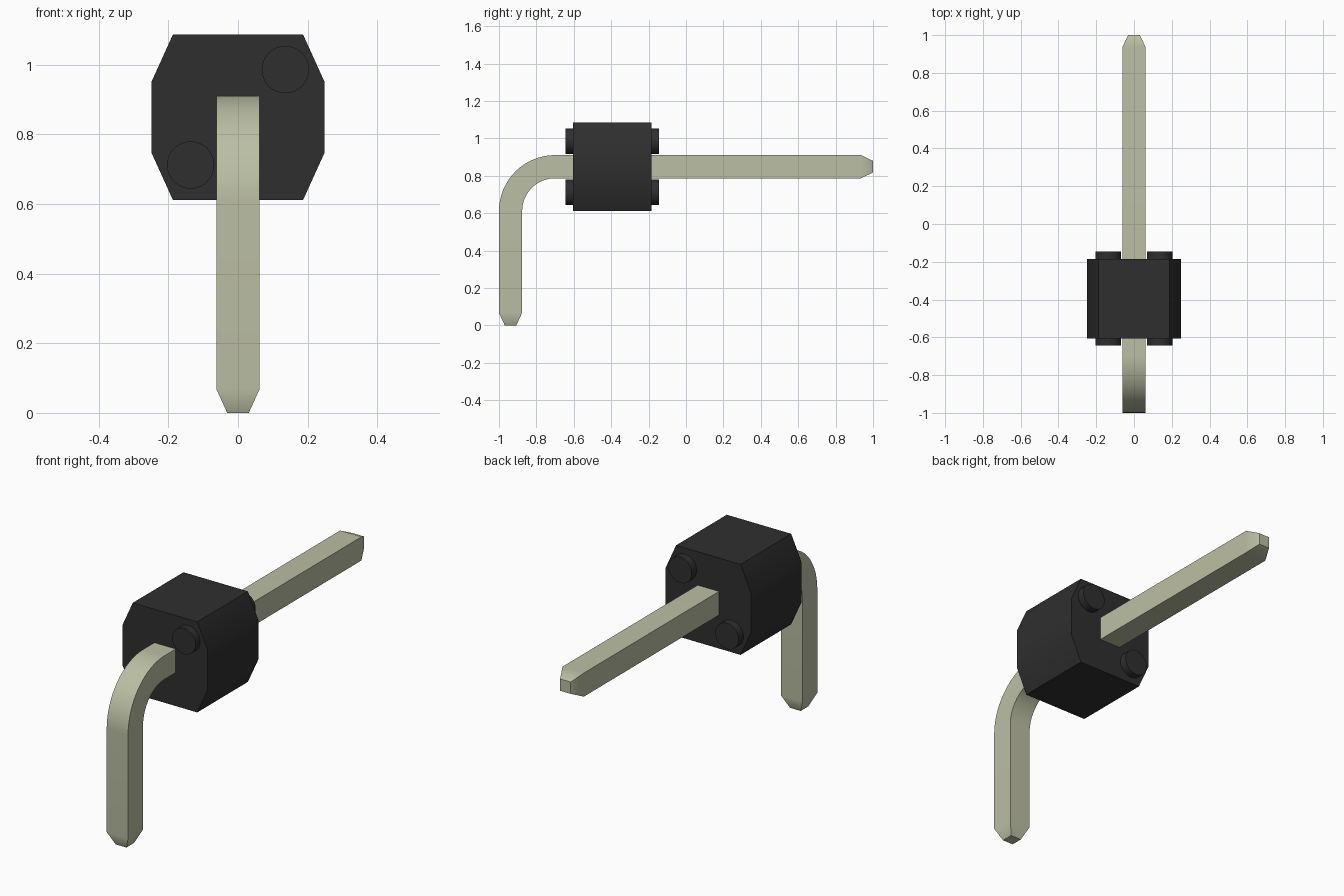
import bpy, bmesh, math
from mathutils import Vector

cube = bpy.data.objects.get("Cube")
if cube:
    bpy.data.objects.remove(cube, do_unlink=True)


def material(name, color):
    m = bpy.data.materials.new(name)
    m.use_nodes = True
    m.diffuse_color = color
    bsdf = m.node_tree.nodes["Principled BSDF"]
    bsdf.inputs["Base Color"].default_value = color
    return m


def loft(name, rings, mat):
    """Skin a list of equal-length closed rings and cap both ends."""
    bm = bmesh.new()
    loops = [[bm.verts.new(p) for p in ring] for ring in rings]
    n = len(loops[0])
    for a, b in zip(loops, loops[1:]):
        for i in range(n):
            j = (i + 1) % n
            bm.faces.new((a[i], a[j], b[j], b[i]))
    bm.faces.new(loops[0])
    bm.faces.new(loops[-1])
    bmesh.ops.recalc_face_normals(bm, faces=bm.faces)
    mesh = bpy.data.meshes.new(name)
    bm.to_mesh(mesh)
    bm.free()
    mesh.materials.append(mat)
    obj = bpy.data.objects.new(name, mesh)
    bpy.context.collection.objects.link(obj)
    bpy.ops.object.select_all(action='DESELECT')
    obj.select_set(True)
    bpy.context.view_layer.objects.active = obj
    bpy.ops.object.shade_smooth_by_angle(angle=math.radians(30))
    return obj


def prism(name, outline, y0, y1, mat):
    return loft(name, [[(x, y, z) for x, z in outline] for y in (y0, y1)], mat)


plastic = material("black plastic", (0.028, 0.028, 0.028, 1))
metal = material("pale gold metal", (0.50, 0.52, 0.37, 1))

AXIS = 0.849       # height of the horizontal pin centre
HALF = 0.062       # half thickness of the pin
TIP = 0.031        # half thickness at the tapered tips

# Housing: block with chamfered sides
corners = [(0.187, 0.2375), (0.248, 0.103), (0.248, -0.103), (0.187, -0.2375)]
outline = corners + [(-x, z) for x, z in reversed(corners)]
prism("housing", [(x, AXIS + z) for x, z in outline], -0.605, -0.185, plastic)

# Round standoff pegs on both ends of the housing
for side, sign in (("left", 1), ("right", -1)):
    for end, y0, y1 in (("front", -0.643, -0.6), ("back", -0.19, -0.145)):
        circle = [(sign * 0.136 + 0.068 * math.cos(a), AXIS + sign * 0.137 + 0.068 * math.sin(a))
                  for a in (math.tau * i / 32 for i in range(32))]
        prism(f"{end}_{side}_peg", circle, y0, y1, plastic)


# Bent square pin with tapered tips
def ring(y, z, angle, half):
    out = Vector((0, -math.cos(angle), math.sin(angle)))
    side = Vector((1, 0, 0))
    return [Vector((0, y, z)) + half * (a * side + b * out)
            for a, b in ((-1, -1), (1, -1), (1, 1), (-1, 1))]


bend_y, bend_z = -0.70, 0.611
radius = AXIS - bend_z
rings = [ring(bend_y - radius, 0, 0, TIP), ring(bend_y - radius, 0.068, 0, HALF)]
STEPS = 16
for i in range(STEPS + 1):
    a = math.pi / 2 * i / STEPS
    rings.append(ring(bend_y - radius * math.cos(a), bend_z + radius * math.sin(a), a, HALF))
rings += [ring(0.935, AXIS, math.pi / 2, HALF), ring(1.0, AXIS, math.pi / 2, TIP)]
pin = loft("pin", rings, metal)
weighted = pin.modifiers.new("even_shading", 'WEIGHTED_NORMAL')
weighted.keep_sharp = True
